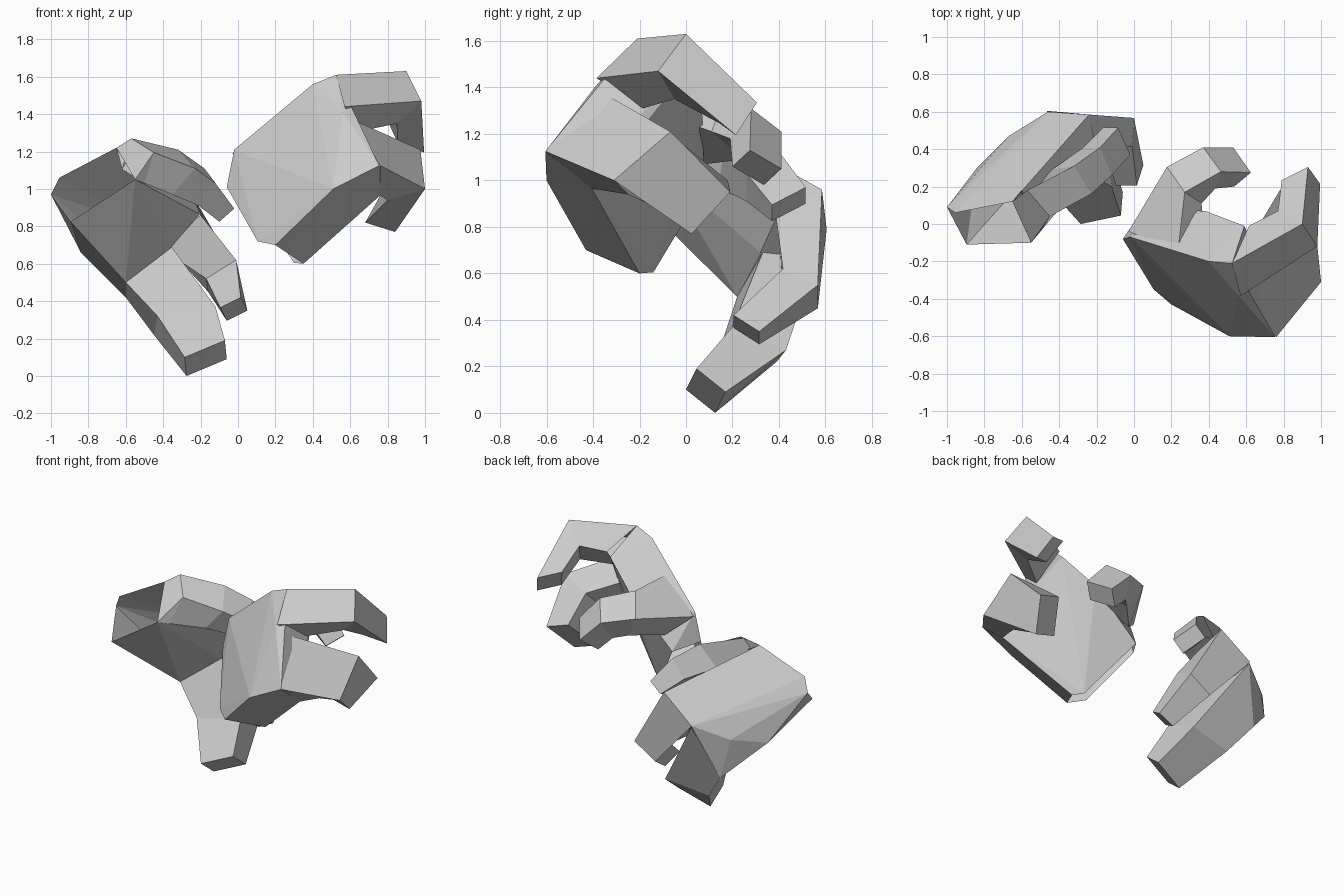
import bpy, bmesh
from mathutils import Vector as V


def finish(name, bm):
    me = bpy.data.meshes.new(name)
    bm.to_mesh(me)
    bm.free()
    bpy.context.collection.objects.link(bpy.data.objects.new(name, me))


def hull(name, wrist, points):
    """Faceted shell around a few corner points, left open at the wrist."""
    bm = bmesh.new()
    rim = {bm.verts.new(p) for p in wrist}
    for p in points:
        bm.verts.new(p)
    bmesh.ops.convex_hull(bm, input=bm.verts[:])
    bmesh.ops.recalc_face_normals(bm, faces=bm.faces[:])
    opening = [f for f in bm.faces if all(v in rim for v in f.verts)]
    bmesh.ops.delete(bm, geom=opening, context='FACES')
    loose = [v for v in bm.verts if not v.link_faces]
    bmesh.ops.delete(bm, geom=loose, context='VERTS')
    bmesh.ops.dissolve_limit(bm, angle_limit=0.05, verts=bm.verts[:], edges=bm.edges[:])
    finish(name, bm)


def digit(name, *sections):
    """Four-sided loft; a section is a corner, width, thickness and optional inner width."""
    bm = bmesh.new()
    rings = []
    for s in sections:
        p, w, t, w2 = V(s[0]), V(s[1]), V(s[2]), V(s[-1] if len(s) > 3 else s[1])
        rings.append([bm.verts.new(c) for c in (p, p + w, p + t + w2, p + t)])
    base = bm.faces.new(rings[0])
    for a, b in zip(rings, rings[1:]):
        for i in range(4):
            j = (i + 1) % 4
            bm.faces.new((a[i], a[j], b[j], b[i]))
    bm.faces.new(rings[-1])
    bmesh.ops.recalc_face_normals(bm, faces=bm.faces[:])
    bmesh.ops.delete(bm, geom=[base], context='FACES_ONLY')  # hidden in the palm
    finish(name, bm)


# Right hand, back of the hand to the front
hull("right_palm",
     [(-.06, -.08, 1.01), (.105, -.35, .72), (.05, .08, .97), (.35, -.2, .6), (.3, -.14, .605),
      (.2, -.43, .7)],
     [(-.02, -.07, 1.21), (.22, -.145, 1.36), (.4, -.2, 1.56), (.525, -.21, 1.61),
      (.56, -.385, 1.41), (.755, -.605, 1.125), (.51, -.6, 1.0), (.38, .07, 1.28),
      (.59, -.01, 1.45), (.6, -.38, .885), (.76, -.405, .965), (.66, -.18, 1.3)])
digit("right_thumb",
      ((-.03, -.04, 1.19), (.265, -.105, .19), (.14, .12, -.12)),
      ((.176, .305, 1.25), (.095, -.135, .12), (.09, -.06, -.16)),
      ((.37, .41, 1.21), (.095, -.13, .1), (-.03, -.09, -.13)),
      ((.53, .41, 1.05), (.095, -.135, .08), (-.09, -.075, -.07)))
digit("right_upper_finger",
      ((.525, -.21, 1.61), (.045, -.175, -.17), (.09, .2, -.13)),
      ((.9, 0, 1.63), (.08, -.12, -.16), (-.13, .07, -.12)),
      ((.93, .305, 1.335), (.065, -.09, -.14), (-.14, -.07, .05)))
digit("right_lower_finger",
      ((.555, -.39, 1.395), (.205, -.215, -.27), (0, .2, -.16)),
      ((.975, -.067, 1.21), (.025, -.243, -.21), (-.2, .06, -.06)),
      ((.94, .19, .95), (-.1, -.166, -.18), (-.16, -.01, .05)))

# Left hand, palm to the front
hull("left_palm",
     [(-1, .09, .97), (-.955, .06, 1.06), (-.65, .12, 1.22), (-.895, -.11, .825),
      (-.55, -.1, 1.05)],
     [(-.84, .3, .66), (-.6, .48, .42), (-.46, .6, .79), (-.24, .585, .96), (-.67, .47, .7),
      (-.6, .22, .5), (-.355, .32, .69), (-.205, .4, .865)])
digit("left_thumb",
      ((-.65, .12, 1.22), (.1, -.22, -.17), (.05, .06, -.02)),
      ((-.57, .18, 1.27), (.12, -.14, -.075), (-.05, -.08, -.165)),
      ((-.32, .31, 1.21), (.09, -.15, -.1), (-.12, -.02, -.14)),
      ((-.18, .41, 1.11), (.06, -.15, -.08), (-.09, 0, -.12)),
      ((-.085, .515, .97), (.065, -.145, -.075), (-.08, 0, -.07)))
digit("left_upper_finger",
      ((-.24, .585, .96), (-.225, .02, -.17), (.04, -.2, -.1)),
      ((0, .567, .55), (-.16, 0, -.1), (-.01, -.15, .07)),
      ((.05, .315, .35), (-.11, 0, -.055), (-.035, -.11, .07)))
digit("left_lower_finger",
      ((-.46, .6, .78), (-.14, -.12, -.36), (.105, -.27, -.09), (-.245, -.11, -.19)),
      ((-.14, .43, .27), (-.31, -.04, -.05), (.02, -.23, .1)),
      ((-.06, .17, .09), (-.215, -.045, -.09), (-.01, -.125, .1)))
